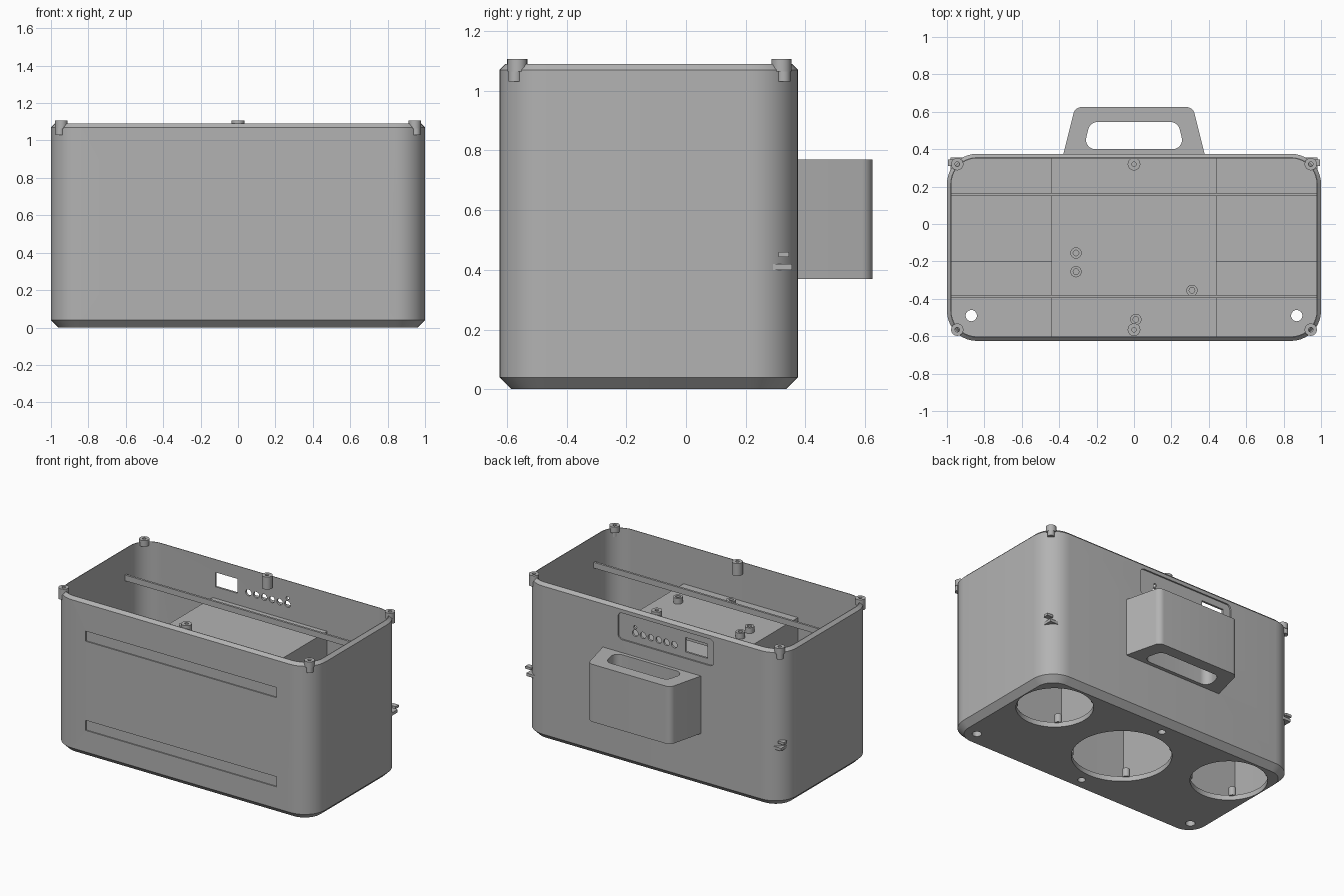
import bpy, bmesh, math
from mathutils import Vector, Matrix

cube = bpy.data.objects.get("Cube")
if cube:
    bpy.data.objects.remove(cube, do_unlink=True)

grey = bpy.data.materials.new("plain_grey")
grey.use_nodes = True
grey.diffuse_color = (0.45, 0.45, 0.45, 1)
grey.node_tree.nodes["Principled BSDF"].inputs["Base Color"].default_value = (0.45, 0.45, 0.45, 1)

BACK, FRONT, MID = 0.375, -0.625, -0.125
WALL, FLOOR, RIM = 0.024, 0.035, 1.09


def finish(name, bm, smooth=True):
    bmesh.ops.recalc_face_normals(bm, faces=bm.faces)
    mesh = bpy.data.meshes.new(name)
    bm.to_mesh(mesh)
    bm.free()
    obj = bpy.data.objects.new(name, mesh)
    bpy.context.collection.objects.link(obj)
    mesh.materials.append(grey)
    if smooth:
        shade(obj)
    return obj


def shade(obj):
    bpy.ops.object.select_all(action="DESELECT")
    obj.select_set(True)
    bpy.context.view_layer.objects.active = obj
    bpy.ops.object.shade_smooth_by_angle(angle=math.radians(30))


def box(name, x0, x1, y0, y1, z0, z1):
    bm = bmesh.new()
    size = Matrix.Diagonal((x1 - x0, y1 - y0, z1 - z0, 1))
    place = Matrix.Translation(((x0 + x1) / 2, (y0 + y1) / 2, (z0 + z1) / 2))
    bmesh.ops.create_cube(bm, size=1, matrix=place @ size)
    return finish(name, bm, False)


def rod(name, centre, radius, length, axis="Z", sides=48):
    bm = bmesh.new()
    turn = Matrix.Rotation(math.pi / 2, 4, "X") if axis == "Y" else Matrix()
    bmesh.ops.create_cone(bm, cap_ends=True, segments=sides, radius1=radius, radius2=radius,
                          depth=length, matrix=Matrix.Translation(centre) @ turn)
    return finish(name, bm)


def rounded(corners, radii, steps=8):
    """Counter-clockwise outline with an arc at each corner."""
    pts = []
    for i, r in enumerate(radii):
        p = Vector(corners[i])
        a = (Vector(corners[i - 1]) - p).normalized()
        b = (Vector(corners[(i + 1) % len(corners)]) - p).normalized()
        if r == 0:
            pts.append(p)
            continue
        half = a.angle(b) / 2
        c = p + (a + b).normalized() * r / math.sin(half)
        start = p + a * r / math.tan(half) - c
        sweep = math.pi - 2 * half
        for k in range(steps + 1):
            t = sweep * k / steps
            pts.append(c + Vector((start.x * math.cos(t) - start.y * math.sin(t),
                                   start.x * math.sin(t) + start.y * math.cos(t))))
    return pts


def loft(name, rings):
    """Closed skin over (outline, height) rings."""
    bm = bmesh.new()
    loops = [[bm.verts.new((p.x, p.y, z)) for p in pts] for pts, z in rings]
    n = len(loops[0])
    for low, high in zip(loops, loops[1:]):
        for i in range(n):
            j = (i + 1) % n
            bm.faces.new((low[i], low[j], high[j], high[i]))
    bm.faces.new(loops[0])
    bm.faces.new(loops[-1])
    return finish(name, bm)


def cut(target, cutters):
    for c in cutters:
        c.hide_render = True
        mod = target.modifiers.new("cut", "BOOLEAN")
        mod.operation, mod.solver, mod.object = "DIFFERENCE", "EXACT", c
        bpy.context.view_layer.objects.active = target
        bpy.ops.object.modifier_apply(modifier=mod.name)
        bpy.data.objects.remove(c, do_unlink=True)
    shade(target)


def boss(name, x, y, z0, z1, r, hole):
    """Round screw post with a blind hole in its top."""
    bm = bmesh.new()
    outline = [(0, z0), (r, z0), (r, z1), (hole, z1), (hole, z1 - 0.03), (0, z1 - 0.03)]
    vs = [bm.verts.new((x + a, y, z)) for a, z in outline]
    es = [bm.edges.new(pair) for pair in zip(vs, vs[1:])]
    bmesh.ops.spin(bm, geom=vs + es, cent=(x, y, 0), axis=(0, 0, 1),
                   angle=2 * math.pi, steps=24, use_duplicate=False)
    bmesh.ops.remove_doubles(bm, verts=bm.verts, dist=0.0001)
    return finish(name, bm)


# Open tub with a chamfered base and bevelled rim
def tub_ring(inset):
    x, y0, y1 = 1 - inset, FRONT + inset, BACK - inset
    return rounded([(-x, y0), (x, y0), (x, y1), (-x, y1)], [0.16 - inset] * 4, 10)


tub = loft("tub", [(tub_ring(i), z) for i, z in (
    (0.04, 0), (0, 0.04), (0, 1.07), (0.02, RIM), (WALL, RIM), (WALL, FLOOR))])

# Floor openings: one large, two small, and screw holes
openings = [(0, -0.12, 0.315), (0.71, 0.075, 0.243), (-0.71, 0.075, 0.243)]
screws = [(0.87, -0.49, 0.03), (-0.87, -0.49, 0.03), (0, 0.27, 0.025), (0, -0.51, 0.025)]
cutters = [rod("floor_cutter", (x, y, 0), r, 0.2) for x, y, r in openings + screws]

# Shallow front strips
for z in (0.19, 0.81):
    cutters.append(box("strip_cutter", -0.735, 0.735, -0.7, FRONT + 0.008, z, z + 0.07))

# Back control panel: recess, window, row of button holes and indicator hole
panel = loft("panel_cutter", [(rounded([(-0.475, 0.86), (0.26, 0.86), (0.26, 1.045), (-0.475, 1.045)],
                                       [0.03] * 4), d) for d in (0, 0.1)])
panel.data.transform(Matrix.Translation((0, BACK + 0.09, 0)) @ Matrix.Rotation(math.pi / 2, 4, "X"))
cutters += [panel, box("window_cutter", -0.42, -0.25, 0.3, 0.5, 0.9, 1.0)]
cutters += [rod("button_cutter", (-0.165 + 0.06 * i, 0.4, 0.927), 0.022, 0.2, "Y", 24) for i in range(6)]
cutters.append(rod("indicator_cutter", (0.135, 0.4, 0.968), 0.012, 0.2, "Y", 16))
cut(tub, cutters)

# Carry handle with a through slot
grip = [(-0.38, BACK - 0.01), (0.38, BACK - 0.01), (0.315, 0.625), (-0.315, 0.625)]
handle = loft("handle", [(rounded(grip, [0, 0, 0.045, 0.045]), z) for z in (0.37, 0.77)])
slot = [(-0.27, 0.4), (0.27, 0.4), (0.235, 0.545), (-0.235, 0.545)]
cut(handle, [loft("slot_cutter", [(rounded(slot, [0.05] * 4), z) for z in (0.3, 0.85)])])

# Inner chambers
IN_F, IN_B, IN_X = FRONT + 0.02, BACK - 0.02, 0.98
box("centre_lid", -0.44, 0.44, IN_F, IN_B, 0.80, 0.82)
for side, s in (("left", 1), ("right", -1)):
    def span(a, b):
        return sorted((s * a, s * b))
    box(side + "_centre_wall", *span(0.42, 0.44), IN_F, IN_B, 0.03, 0.81)
    box(side + "_chamber_wall", *span(0.43, IN_X), -0.2, -0.18, 0.03, 0.41)
    box(side + "_chamber_lid", *span(0.43, IN_X), -0.2, IN_B, 0.40, 0.42)
    box(side + "_side_peg", *span(0.95, 0.995), 0.31, 0.345, 0.443, 0.46)

# Rails across the tub
for name, y in (("front_rail", -0.395), ("back_rail", 0.15)):
    box(name, -IN_X, IN_X, y, y + 0.015, 0.87, 0.91)

# Lid posts on the rim
for y, out in ((0.32, 1), (-0.565, -1)):
    boss("middle_post", 0, y, 1.02, 1.107, 0.034, 0.012)
    for s in (-1, 1):
        boss("corner_post", s * 0.945, y, 1.065, 1.107, 0.033, 0.012)
        rod("corner_post_stem", (s * 0.952, y + out * 0.007, 1.055), 0.023, 0.05, sides=24)

# Mounting bosses on the centre lid
for x, y in ((-0.31, -0.155), (-0.31, -0.255), (0.31, -0.355), (0.01, -0.51)):
    boss("mounting_boss", x, y, 0.81, 0.86, 0.03, 0.015)

# Fixing pegs around the floor openings
for x, y, r in openings:
    for k in range(4):
        a = math.pi / 4 + k * math.pi / 2
        rod("fixing_peg", (x + (r + 0.01) * math.cos(a), y + (r + 0.01) * math.sin(a), 0.06),
            0.024, 0.06, sides=20)
